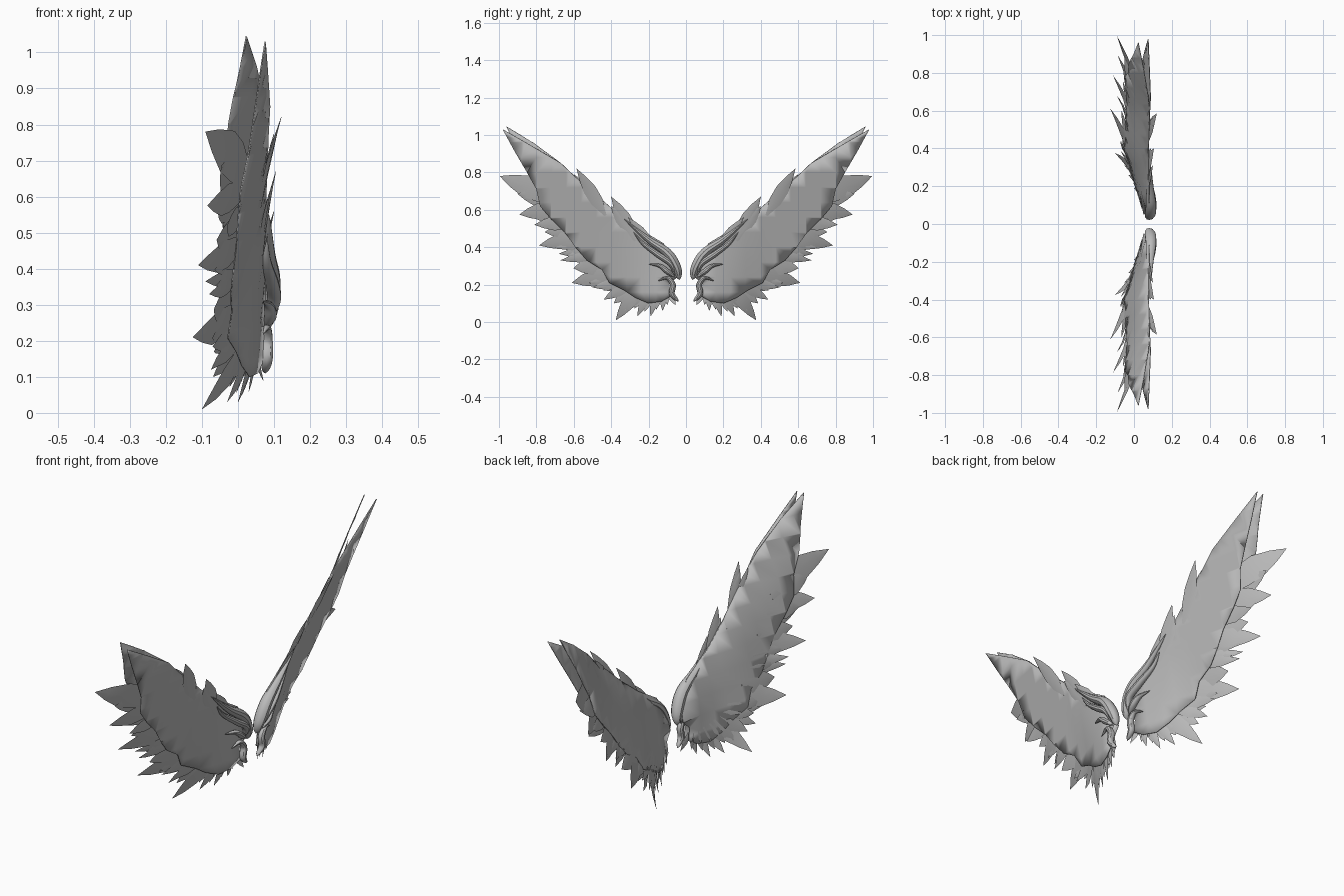
import bpy
import bmesh
from math import cos, sin, tau
from mathutils import Vector

default = bpy.data.objects.get("Cube")
if default:
    bpy.data.objects.remove(default, do_unlink=True)

grey = bpy.data.materials.new("feather grey")
grey.use_nodes = True
colour = (0.5, 0.5, 0.5, 1)
grey.diffuse_color = colour
grey.node_tree.nodes["Principled BSDF"].inputs["Base Color"].default_value = colour


def clamp(value):
    return max(0.0, min(1.0, value))


def chord(y, z):
    """Distance behind the leading edge line."""
    return (y - .1) * .593 - (z - .4) * .805


def outer_x(y, z):
    """Camber of the outer layer: flat at the root, sweeping back outboard."""
    return .08 - .32 * clamp(y / .4) * chord(y, z)


def inner_x(y, z):
    """Inner layer, which parts from the outer one behind the edge and at the tip."""
    return outer_x(y, z) - .025 * clamp(chord(y, z) / .1) - .06 * clamp((y - .6) / .36)


def middle_x(y, z):
    return (outer_x(y, z) + inner_x(y, z)) / 2


def finish(name, bm, thickness=0):
    """Turn a bmesh into a smooth shaded part, mirrored to the other wing."""
    bmesh.ops.recalc_face_normals(bm, faces=bm.faces)
    mesh = bpy.data.meshes.new(name)
    bm.to_mesh(mesh)
    bm.free()
    mesh.materials.append(grey)
    part = bpy.data.objects.new(name, mesh)
    bpy.context.collection.objects.link(part)
    bpy.ops.object.select_all(action='DESELECT')
    part.select_set(True)
    bpy.context.view_layer.objects.active = part
    bpy.ops.object.shade_smooth_by_angle(angle=.6)
    if thickness:
        solid = part.modifiers.new("thickness", 'SOLIDIFY')
        solid.thickness = thickness
        solid.offset = 0
    mirror = part.modifiers.new("other wing", 'MIRROR')
    mirror.use_axis = (False, True, False)
    mirror.use_mirror_merge = False
    return part


def plate(name, outline, surface):
    """Fill an outline, slice it into strips and bend it over a surface."""
    bm = bmesh.new()
    bm.faces.new([bm.verts.new((0, y, z)) for y, z in outline])
    for axis in (Vector((0, 1, 0)), Vector((0, 0, 1))):
        for step in range(1, 14):
            bmesh.ops.bisect_plane(bm, geom=bm.verts[:] + bm.edges[:] + bm.faces[:],
                                   plane_co=axis * step * .08, plane_no=axis)
    bmesh.ops.triangulate(bm, faces=bm.faces[:])
    for v in bm.verts:
        v.co.x = surface(v.co.y, v.co.z)
    finish(name, bm, .004)


def sweep(bm, path, widths, depths, sides, surface=None):
    """Skin elliptical rings along a path; a surface tilts the rings with it."""
    rings = []
    last = len(path) - 1
    for i, point in enumerate(path):
        along = path[min(i + 1, last)] - path[max(i - 1, 0)]
        across = Vector((0, -along.z, along.y)).normalized()
        ring = []
        for k in range(sides):
            a = tau * k / sides
            co = point + across * widths[i] * cos(a)
            if surface:
                co.x += surface(co.y, co.z) - surface(point.y, point.z)
            co.x += depths[i] * sin(a)
            ring.append(bm.verts.new(co))
        rings.append(ring)
    for a, b in zip(rings, rings[1:]):
        for k in range(sides):
            n = (k + 1) % sides
            bm.faces.new((a[k], a[n], b[n], b[k]))
    bm.faces.new(rings[0])
    bm.faces.new(rings[-1])


def feather(bm, base, tip, tip_x, width, surface):
    """Pointed blade that leaves the wing surface and bends to its tip."""
    base, tip = Vector(base), Vector(tip)
    bend = tip_x - surface(*tip)
    path = []
    for t in (0, .3, .55, .8, 1):
        y, z = base.lerp(tip, t)
        path.append(Vector((surface(y, z) + bend * t * t, y, z)))
    widths = [width * w / 2 for w in (.6, .95, 1, .55, .01)]
    depths = [.003, .004, .004, .003, .0005]
    sweep(bm, path, widths, depths, 4, surface)


def smooth_path(points, steps=5):
    """Catmull-Rom curve through the given points."""
    p = [Vector(q) for q in points]
    p = [p[0] * 2 - p[1]] + p + [p[-1] * 2 - p[-2]]
    path = []
    for a, b, c, d in zip(p, p[1:], p[2:], p[3:]):
        for s in range(steps):
            t = s / steps
            path.append((b * 2 + (c - a) * t + (a * 2 - b * 5 + c * 4 - d) * t ** 2
                         + (b * 3 - a - c * 3 + d) * t ** 3) / 2)
    return path + [p[-2]]


# Wing blades: two cambered layers sharing all but the tip
leading = [(.05, .24), (.06, .33), (.12, .42), (.27, .51), (.40, .61), (.49, .69),
           (.58, .765), (.67, .85)]
trailing = [(.85, .80), (.80, .71), (.78, .62), (.72, .55), (.64, .47), (.59, .40),
            (.53, .33), (.45, .28), (.41, .21), (.33, .17), (.27, .13), (.2, .1),
            (.13, .11), (.08, .14), (.09, .2)]
plate("outer_wing_blade", leading + [(.84, .95), (.98, 1.03), (.92, .92)] + trailing, outer_x)
plate("inner_wing_blade", leading + [(.82, .96), (.96, 1.045), (.89, .90)] + trailing, inner_x)

# Trailing feathers: base, tip, tip depth, width
flight = [
    ((.68, .66), (.995, .78), -.09, .12),
    ((.66, .61), (.89, .575), -.085, .09),
    ((.58, .54), (.81, .52), -.03, .08),
    ((.52, .46), (.785, .41), -.11, .09),
    ((.48, .38), (.68, .365), -.09, .05),
    ((.46, .36), (.67, .33), -.08, .05),
    ((.34, .27), (.61, .21), -.125, .1),
    ((.28, .22), (.5, .185), -.07, .06),
    ((.27, .22), (.44, .12), -.075, .06),
    ((.24, .2), (.375, .01), -.1, .07),
    ((.22, .19), (.31, .06), -.05, .05),
    ((.19, .18), (.26, .03), -.03, .045),
    ((.15, .18), (.19, .03), 0, .04),
    ((.12, .18), (.125, .06), .03, .035),
    ((.1, .17), (.055, .09), .07, .03),
]
bm = bmesh.new()
for base, tip, tip_x, width in flight:
    feather(bm, base, tip, tip_x, width, middle_x)
finish("trailing_feathers", bm)

# Shorter second row, tucked between neighbouring feathers
bm = bmesh.new()
for (base, tip, tip_x, width), (base2, tip2, x2, width2) in zip(flight, flight[1:]):
    start = Vector(base).lerp(Vector(base2), .5)
    end = start.lerp(Vector(tip).lerp(Vector(tip2), .4), .82)
    feather(bm, start, end, middle_x(*end) - .01, width2, inner_x)
finish("second_row_feathers", bm)

# Leading feathers, rising off the front edge
bm = bmesh.new()
for base, tip, tip_x, width in [
    ((.43, .57), (.585, .82), .12, .07),
    ((.44, .60), (.56, .775), .1, .06),
    ((.26, .44), (.40, .67), .105, .07),
    ((.29, .47), (.40, .62), .09, .06),
    ((.17, .40), (.31, .56), .1, .05),
    ((.50, .64), (.6, .79), .08, .05),
]:
    feather(bm, base, tip, tip_x, width, outer_x)
finish("leading_feathers", bm)

# Shoulder ridges: tapered folds sweeping from the root along the front edge
ridges = {
    "shoulder_ridge": ([(.075, .035, .225), (.085, .05, .29), (.09, .1, .37),
                        (.085, .2, .44), (.085, .33, .55)], .026, .03),
    "upper_fold": ([(.08, .06, .25), (.1, .08, .31), (.095, .15, .36),
                    (.08, .23, .42), (.08, .28, .48)], .016, .02),
    "lower_fold": ([(.08, .06, .24), (.09, .1, .27), (.085, .14, .3),
                    (.07, .2, .31)], .014, .018),
    "root_hook": ([(.075, .04, .11), (.08, .075, .15), (.08, .07, .2),
                   (.08, .1, .235), (.07, .15, .22)], .016, .018),
}
for name, (points, width, depth) in ridges.items():
    path = smooth_path(points)
    taper = [.04 + .96 * sin(tau / 2 * (i / (len(path) - 1)) ** .7) ** .8 if 0 < i < len(path) - 1
             else .04 for i in range(len(path))]
    bm = bmesh.new()
    sweep(bm, path, [width * t for t in taper], [depth * t for t in taper], 10)
    finish(name, bm)
